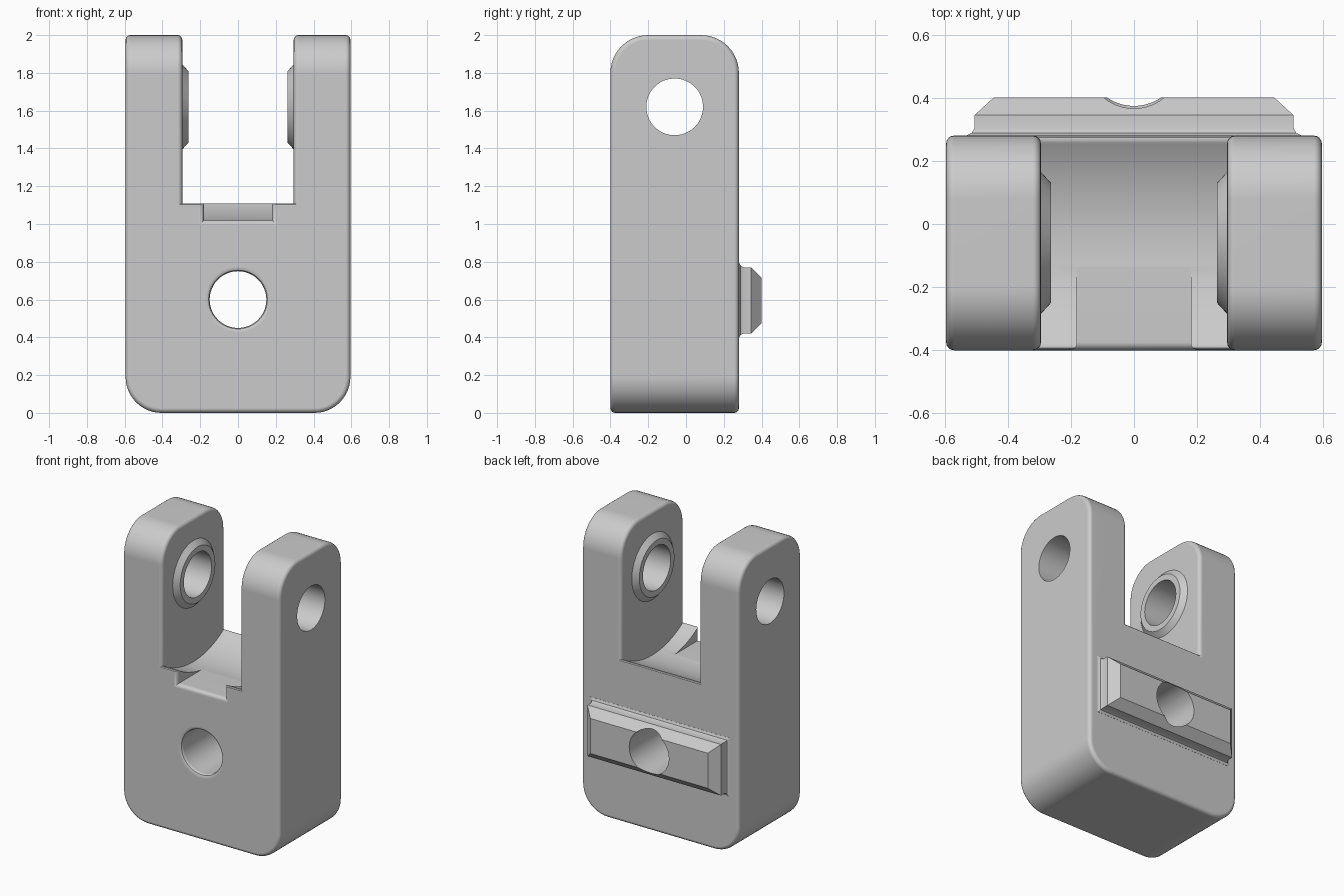
import bpy, bmesh, math

if "Cube" in bpy.data.objects:
    bpy.data.objects.remove(bpy.data.objects["Cube"])

HX, Y0, Y1, H = 0.595, -0.40, 0.28, 2.0      # body half width, front, back, height
SLOT = 0.295                                 # half width of the fork slot
PIN_Y, PIN_Z, BOLT_Z = -0.06, 1.62, 0.6      # pin and bolt axes
BORE, SWEEP = 0.15, 0.605                    # bore radius, floor sweep radius

grey = bpy.data.materials.new("light grey plastic")
grey.use_nodes = True
grey.diffuse_color = (0.6, 0.6, 0.6, 1)
grey.node_tree.nodes["Principled BSDF"].inputs["Base Color"].default_value = (0.6, 0.6, 0.6, 1)


def add_object(name, bm):
    bmesh.ops.recalc_face_normals(bm, faces=bm.faces)
    mesh = bpy.data.meshes.new(name)
    bm.to_mesh(mesh)
    bm.free()
    mesh.materials.append(grey)
    obj = bpy.data.objects.new(name, mesh)
    bpy.context.collection.objects.link(obj)
    return obj


def loft(name, rings):
    """Closed solid through matching rings of points."""
    bm = bmesh.new()
    loops = [[bm.verts.new(p) for p in ring] for ring in rings]
    n = len(loops[0])
    for a, b in zip(loops, loops[1:]):
        for i in range(n):
            j = (i + 1) % n
            bm.faces.new((a[i], a[j], b[j], b[i]))
    bm.faces.new(loops[0])
    bm.faces.new(loops[-1])
    return add_object(name, bm)


def box_rings(x, y0, y1, z0, z1):
    return [[(-x, y, z0), (x, y, z0), (x, y, z1), (-x, y, z1)] for y in (y0, y1)]


def turned(name, profile, place, n=64):
    """Solid of revolution; place maps (along, u, v) to a point."""
    angles = [2 * math.pi * i / n for i in range(n)]
    return loft(name, [[place(t, r * math.cos(a), r * math.sin(a)) for a in angles]
                       for t, r in profile])


def combine(target, tool, operation):
    mod = target.modifiers.new("combine", "BOOLEAN")
    mod.operation, mod.solver, mod.object = operation, "EXACT", tool
    bpy.ops.object.select_all(action="DESELECT")
    target.select_set(True)
    bpy.context.view_layer.objects.active = target
    bpy.ops.object.modifier_apply(modifier=mod.name)
    bpy.data.objects.remove(tool)


def round_edges(obj, test, offset, segments):
    bm = bmesh.new()
    bm.from_mesh(obj.data)
    edges = [e for e in bm.edges if len(e.link_faces) == 2 and test(e)]
    bmesh.ops.bevel(bm, geom=edges, offset=offset, segments=segments, profile=0.5,
                    affect="EDGES", offset_type="OFFSET", clamp_overlap=False)
    bm.to_mesh(obj.data)
    bm.free()


def all_at(edge, rule):
    return all(rule(v.co) for v in edge.verts)


def along(edge, axis):
    d = edge.verts[0].co - edge.verts[1].co
    return abs(d[axis]) > 0.99 * d.length


# Block with rounded lower sides and rounded fork tips
body = loft("fork_body", box_rings(HX, Y0, Y1, 0, H))
round_edges(body, lambda e: along(e, 1) and all_at(e, lambda c: c.z < 0.01), 0.19, 12)
round_edges(body, lambda e: along(e, 0) and all_at(e, lambda c: c.z > H - 0.01), 0.20, 12)

# Fork slot with a floor swept around the pin
half = math.asin((Y1 - PIN_Y) / SWEEP)
steps = 20
floor = []
for i in range(steps + 1):
    a = half * (2 * i / steps - 1)
    floor.append((PIN_Y + SWEEP * math.sin(a), PIN_Z - SWEEP * math.cos(a)))
lip, rise = floor[0][1], 0.2 * math.tan(half)
outline = ([(Y0 - 0.2, lip + rise)] + floor
           + [(Y1 + 0.2, lip + rise), (Y1 + 0.2, 2.3), (Y0 - 0.2, 2.3)])
combine(body, loft("slot_cutter", [[(x, y, z) for y, z in outline] for x in (-SLOT, SLOT)]),
        "DIFFERENCE")

# Flat relief at the front of the floor
combine(body, loft("relief_cutter", box_rings(0.18, Y0 - 0.2, -0.1, 1.02, 1.4)), "DIFFERENCE")


# Softened outer edges
def outer_edge(e):
    if e.calc_face_angle_signed(0) < 0.6:
        return False
    return (all_at(e, lambda c: c.y < Y0 + 0.001) or all_at(e, lambda c: c.y > Y1 - 0.001)
            or all_at(e, lambda c: abs(c.x) > SLOT - 0.001))


round_edges(body, outer_edge, 0.025, 4)

# Bosses on the inner faces of the fork
for side in (-1, 1):
    boss = turned("boss", [(0.36, 0.225), (SLOT, 0.225), (0.263, 0.19)],
                  lambda t, u, v: (side * t, PIN_Y + u, PIN_Z + v))
    combine(body, boss, "UNION")

# Chamfered rail on the back, with a flared foot
rings = []
for y, x, z in ((0.25, 0.53, 0.20), (0.281, 0.53, 0.20), (0.288, 0.514, 0.184),
                (0.305, 0.505, 0.175), (0.345, 0.505, 0.175), (0.40, 0.445, 0.12)):
    zc = 0.596
    rings.append([(-x, y, zc - z), (x, y, zc - z), (x, y, zc + z), (-x, y, zc + z)])
combine(body, loft("back_rail", rings), "UNION")

# Pin bore through both tips, bolt bore with a rounded front mouth
combine(body, turned("pin_cutter", [(-1, BORE), (1, BORE)],
                     lambda t, u, v: (t, PIN_Y + u, PIN_Z + v)), "DIFFERENCE")
mouth = [(Y0 - 0.1, BORE + 0.025)]
for i in range(5):
    a = math.pi / 2 * i / 4
    mouth.append((Y0 + 0.025 * math.sin(a) * 1.0, BORE + 0.025 * (1 - math.sin(a))
                  if i in (0, 4) else BORE + 0.025 * (1 - math.sqrt(1 - (1 - math.sin(a)) ** 2))))
mouth.append((0.6, BORE))
combine(body, turned("bolt_cutter", mouth, lambda t, u, v: (u, t, BOLT_Z + v)), "DIFFERENCE")

# Smooth curves, crisp creases
body.select_set(True)
bpy.context.view_layer.objects.active = body
bpy.ops.object.shade_smooth_by_angle(angle=math.radians(30))
weighted = body.modifiers.new("even_shading", "WEIGHTED_NORMAL")
weighted.keep_sharp = True
